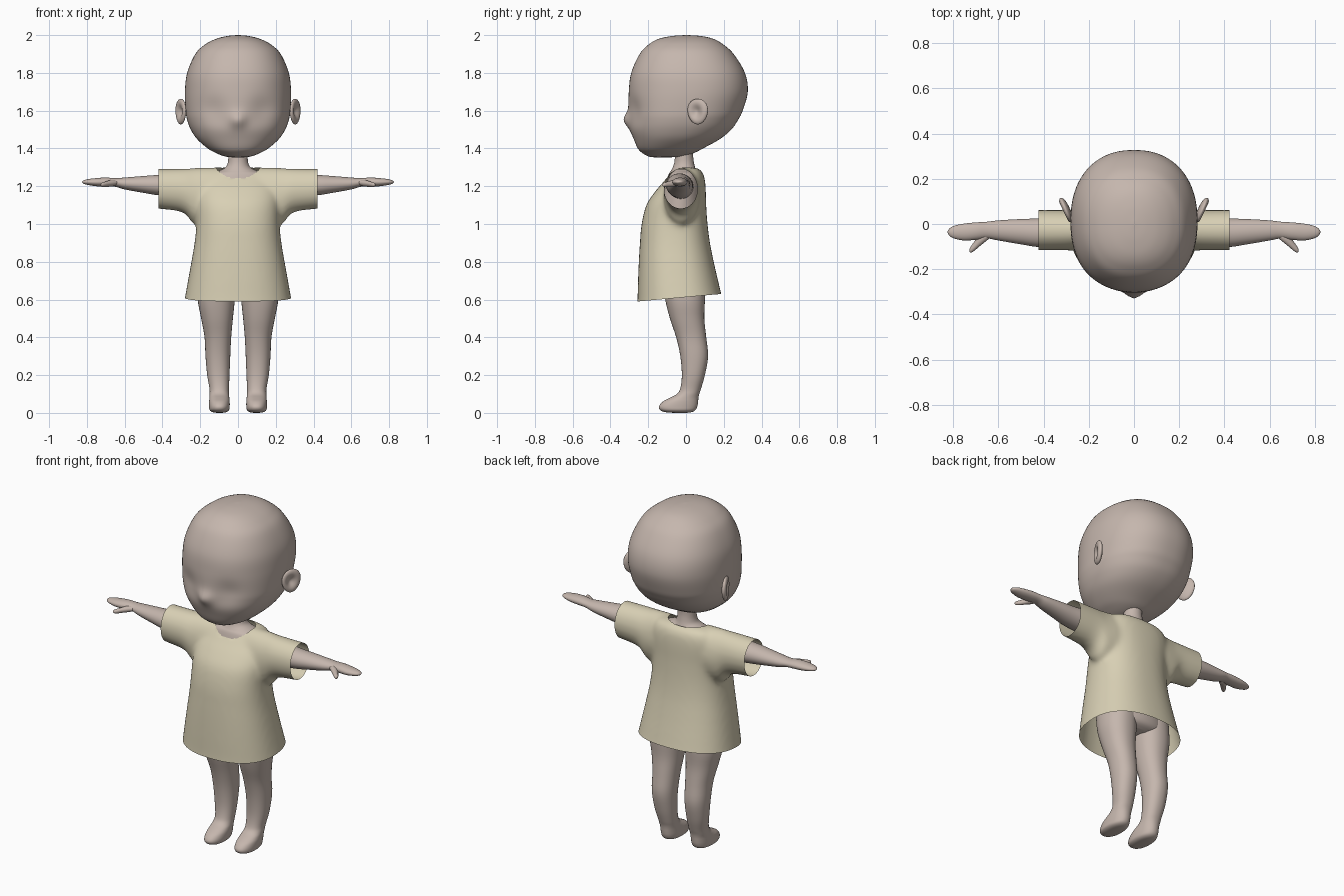
import bpy, bmesh, math
from mathutils import Vector, Matrix


def material(name, rgb):
    m = bpy.data.materials.new(name)
    m.diffuse_color = (*rgb, 1)
    return m


SKIN = material("skin", (0.56, 0.47, 0.42))
CLOTH = material("cream cloth", (0.69, 0.63, 0.46))


def finish(name, bm, mat):
    bmesh.ops.recalc_face_normals(bm, faces=bm.faces)
    me = bpy.data.meshes.new(name)
    bm.to_mesh(me)
    bm.free()
    me.materials.append(mat)
    me.shade_smooth()
    ob = bpy.data.objects.new(name, me)
    bpy.context.collection.objects.link(ob)
    return ob


def smooth_rows(rows, k):
    """Catmull-Rom interpolation of section rows."""
    out = []
    for i in range(len(rows) - 1):
        p0, p1 = rows[max(i - 1, 0)], rows[i]
        p2, p3 = rows[i + 1], rows[min(i + 2, len(rows) - 1)]
        for j in range(k):
            t = j / k
            out.append([b + 0.5 * t * (c - a + t * (2*a - 5*b + 4*c - d + t * (3*(b - c) + d - a)))
                        for a, b, c, d in zip(p0, p1, p2, p3)])
    return out + [rows[-1]]


def loft(bm, rows, axis="z", n=2.0, segs=48, side=1, k=4):
    """Rows are (position, a0, a1, b0, b1): section extents along x,y (axis z) or y,z (axis x)."""
    rings = []
    for p, a0, a1, b0, b1 in smooth_rows(rows, k):
        ring = []
        for i in range(segs):
            t = 2 * math.pi * i / segs
            c, s = math.cos(t), math.sin(t)
            a = (a0 + a1) / 2 + (a1 - a0) / 2 * math.copysign(abs(c) ** (2 / n), c)
            b = (b0 + b1) / 2 + (b1 - b0) / 2 * math.copysign(abs(s) ** (2 / n), s)
            ring.append(bm.verts.new((a * side, b, p) if axis == "z" else (p * side, a, b)))
        rings.append(ring)
    for r, q in zip(rings, rings[1:]):
        for i in range(segs):
            j = (i + 1) % segs
            bm.faces.new((r[i], r[j], q[j], q[i]))
    bm.faces.new(rings[0])
    bm.faces.new(rings[-1])


def sym(rows):
    return [(z, -w, w, f, b) for z, w, f, b in rows]


# Head: stacked sections, then a nose bump and shallow eye hollows
bm = bmesh.new()
loft(bm, sym([(1.353, .03, -.17, -.08), (1.358, .07, -.20, -.02), (1.375, .115, -.23, .04),
              (1.40, .16, -.255, .09), (1.45, .217, -.277, .18), (1.50, .25, -.295, .24),
              (1.55, .269, -.302, .275), (1.60, .277, -.305, .30), (1.70, .281, -.303, .327),
              (1.80, .269, -.29, .312), (1.90, .226, -.245, .252), (1.95, .175, -.198, .198),
              (1.98, .117, -.145, .145), (1.995, .058, -.075, .08), (2.0, .005, -.005, .01)]),
     n=2.25, segs=96, k=6)
for v in bm.verts:
    x, y, z = v.co
    if y < -.1:
        v.co.y -= .028 * math.exp(-(x / .04) ** 2 - ((z - 1.55) / .04) ** 2)
        v.co.y += .018 * math.exp(-((abs(x) - .13) / .07) ** 2 - ((z - 1.60) / .07) ** 2)
finish("head", bm, SKIN)

# Neck and torso, mostly hidden by the shirt
bm = bmesh.new()
loft(bm, sym([(1.42, .05, -.05, .04), (1.36, .051, -.058, .038), (1.325, .054, -.062, .042),
              (1.30, .066, -.07, .048), (1.282, .10, -.08, .055), (1.262, .15, -.092, .068),
              (1.20, .18, -.11, .08), (1.10, .18, -.14, .085), (.95, .175, -.16, .09),
              (.80, .185, -.16, .10), (.70, .20, -.14, .11), (.64, .19, -.11, .10),
              (.615, .10, -.07, .06)]))
finish("torso", bm, SKIN)

for side, label in ((1, "left"), (-1, "right")):
    # Leg and foot
    bm = bmesh.new()
    loft(bm, [(.72, .01, .21, -.13, .10), (.60, .017, .213, -.11, .10), (.50, .027, .195, -.085, .097),
              (.40, .036, .177, -.052, .107), (.30, .041, .172, -.03, .117), (.20, .045, .163, -.022, .10),
              (.13, .048, .151, -.03, .08), (.10, .048, .15, -.048, .07), (.08, .046, .151, -.085, .066),
              (.06, .044, .153, -.122, .064), (.035, .044, .153, -.143, .06), (.015, .048, .15, -.137, .05),
              (.004, .062, .135, -.11, .03), (0, .085, .11, -.06, 0)], n=2.2, side=side)
    finish(label + "_leg", bm, SKIN)

    # Arm with mitten hand
    bm = bmesh.new()
    loft(bm, [(.12, -.09, .04, 1.13, 1.265), (.30, -.105, .035, 1.14, 1.268), (.42, -.102, .025, 1.152, 1.26),
              (.50, -.09, .022, 1.165, 1.254), (.60, -.073, .016, 1.183, 1.246), (.65, -.064, .01, 1.197, 1.243),
              (.70, -.07, .007, 1.198, 1.246), (.75, -.073, .002, 1.2, 1.243), (.79, -.066, -.006, 1.206, 1.238),
              (.815, -.054, -.018, 1.212, 1.232), (.825, -.038, -.032, 1.22, 1.224)],
         axis="x", side=side, segs=32)
    finish(label + "_arm", bm, SKIN)

    # Thumb
    bm = bmesh.new()
    loft(bm, [(.635, -.06, -.03, 1.21, 1.23), (.66, -.08, -.03, 1.2, 1.234), (.685, -.1, -.048, 1.197, 1.23),
              (.71, -.121, -.082, 1.195, 1.222), (.724, -.127, -.102, 1.198, 1.217),
              (.729, -.12, -.112, 1.204, 1.211)], axis="x", side=side, segs=20)
    finish(label + "_thumb", bm, SKIN)

    # Ear: a flattened ball with a dished outer face, swept backward
    bm = bmesh.new()
    bmesh.ops.create_uvsphere(bm, u_segments=32, v_segments=24, radius=1)
    out = Vector((.92, -.385, 0))
    frame = Matrix(((.385, 0, out.x), (.92, 0, out.y), (0, 1, 0)))
    for v in bm.verts:
        x, y, z = v.co
        if z > 0:
            z -= 1.25 * math.exp(-((x + .1) ** 2 + y * y) / .25)
        wide = .058 * (1 + .12 * y)
        p = frame @ Vector((x * wide, y * .068, z * .02)) + Vector((.303, .062, 1.595))
        v.co = (p.x * side, p.y, p.z)
    finish(label + "_ear", bm, SKIN)

# Shirt: body and sleeves fused, smoothed, then cut open at hem, cuffs and neck
bm = bmesh.new()
loft(bm, sym([(.54, .295, -.262, .22), (.60, .283, -.257, .195), (.70, .265, -.254, .17),
              (.80, .247, -.25, .147), (.90, .23, -.244, .127), (1.0, .22, -.235, .114),
              (1.1, .22, -.21, .107), (1.17, .22, -.165, .105), (1.22, .21, -.122, .102),
              (1.26, .19, -.088, .094), (1.288, .16, -.055, .075), (1.302, .10, -.03, .04)]), n=2.35)
sleeve = [(.0, -.11, .08, 1.0, 1.30), (.16, -.115, .075, 1.0, 1.299), (.235, -.118, .068, 1.0, 1.296),
          (.27, -.118, .064, 1.045, 1.294), (.31, -.117, .062, 1.066, 1.293), (.38, -.117, .062, 1.076, 1.292),
          (.47, -.117, .062, 1.085, 1.292)]
loft(bm, [(-r[0], *r[1:]) for r in sleeve[:0:-1]] + sleeve, axis="x")
blank = finish("shirt_blank", bm, CLOTH)
rem = blank.modifiers.new("fuse", "REMESH")
rem.mode, rem.voxel_size = "VOXEL", .012
sm = blank.modifiers.new("soften", "SMOOTH")
sm.factor, sm.iterations = .5, 14
bm = bmesh.new()
bm.from_object(blank, bpy.context.evaluated_depsgraph_get())
bpy.data.objects.remove(blank)


def cut(point, normal):
    bmesh.ops.bisect_plane(bm, geom=bm.verts[:] + bm.edges[:] + bm.faces[:], plane_co=point,
                           plane_no=normal, clear_outer=True)


cut((0, -.255, .59), (0, .09, -1))
cut((.422, 0, 0), (1, 0, 0))
cut((-.422, 0, 0), (-1, 0, 0))


def neck_radius(co):
    return math.hypot(co.x / .118, (co.y + .022) / .082)


hole = [f for f in bm.faces if f.calc_center_median().z > 1.15 and neck_radius(f.calc_center_median()) < 1]
bmesh.ops.delete(bm, geom=hole, context="FACES")
for v in bm.verts:
    if v.is_boundary and v.co.z > 1.15 and abs(v.co.x) < .2:
        r = neck_radius(v.co)
        v.co.x /= r
        v.co.y = (v.co.y + .022) / r - .022
finish("shirt", bm, CLOTH)
